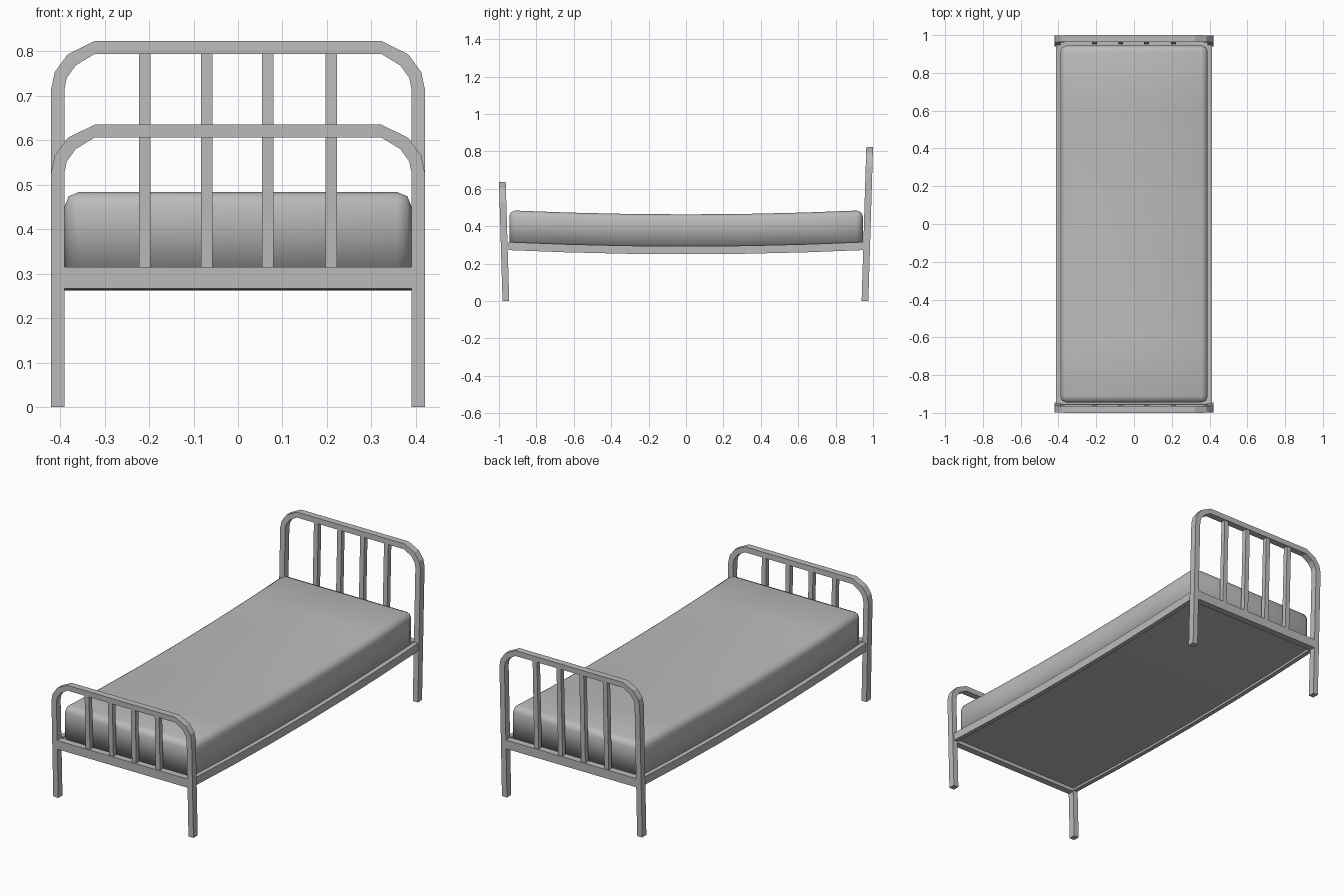
import bpy
import bmesh
from mathutils import Vector

if "Cube" in bpy.data.objects:
    bpy.data.objects.remove(bpy.data.objects["Cube"])

grey = bpy.data.materials.new("plain grey")
grey.use_nodes = True
colour = (0.5, 0.5, 0.5, 1)
grey.diffuse_color = colour
grey.node_tree.nodes["Principled BSDF"].inputs["Base Color"].default_value = colour

HALF_X = 0.42      # outer half width of the bed
INNER_X = 0.39     # inside of the posts
HALF_Y = 0.95      # half length between the end frames
DEPTH = 0.036      # tube depth of the end frames
SAG = 0.022        # drop in the middle of the bed


def finish(name, bm, bend):
    """Bend every vertex, then turn the mesh into a named object."""
    for v in bm.verts:
        v.co = bend(v.co)
    bmesh.ops.recalc_face_normals(bm, faces=bm.faces)
    mesh = bpy.data.meshes.new(name)
    bm.to_mesh(mesh)
    bm.free()
    mesh.materials.append(grey)
    obj = bpy.data.objects.new(name, mesh)
    bpy.context.collection.objects.link(obj)
    return obj


def add_box(bm, low, high):
    low, high = Vector(low), Vector(high)
    new = bmesh.ops.create_cube(bm, size=1)["verts"]
    for v in new:
        v.co = (low + high) / 2 + v.co * (high - low)


def slice_along_y(bm, count):
    for i in range(1, count):
        y = HALF_Y * (2 * i / count - 1)
        geom = bm.verts[:] + bm.edges[:] + bm.faces[:]
        bmesh.ops.bisect_plane(bm, geom=geom, plane_co=(0, y, 0), plane_no=(0, 1, 0))


def sag(co):
    drop = SAG * max(0, 1 - (co.y / HALF_Y) ** 2)
    return Vector((co.x, co.y, co.z - drop))


def end_frame(label, side, height, foot_y):
    """Bent hoop, cross rail and four slats, leaning outwards."""
    lean = (1 - DEPTH / 2 - foot_y) / height

    def tilt(co):
        return Vector((co.x, side * (foot_y + co.y + lean * co.z), co.z))

    # Hoop: matching outer and inner outlines, given from the foot to the top
    outer = [(HALF_X, 0), (HALF_X, height - 0.108), (0.412, height - 0.07),
             (0.383, height - 0.03), (0.322, height)]
    inner = [(INNER_X, 0), (INNER_X, height - 0.108), (0.385, height - 0.083),
             (0.365, height - 0.055), (0.322, height - 0.029)]
    outer += [(-x, z) for x, z in reversed(outer)]
    inner += [(-x, z) for x, z in reversed(inner)]
    bm = bmesh.new()
    a, b = ([bm.verts.new((x, -DEPTH / 2, z)) for x, z in line] for line in (outer, inner))
    faces = [bm.faces.new((a[i], a[i + 1], b[i + 1], b[i])) for i in range(len(a) - 1)]
    moved = bmesh.ops.extrude_face_region(bm, geom=faces, use_keep_orig=True)["geom"]
    for v in moved:
        if isinstance(v, bmesh.types.BMVert):
            v.co.y += DEPTH
    finish(label + "_hoop", bm, tilt)

    bm = bmesh.new()
    add_box(bm, (-INNER_X, -DEPTH / 2, 0.267), (INNER_X, DEPTH / 2, 0.315))
    finish(label + "_cross_rail", bm, tilt)

    bm = bmesh.new()
    for x in (-0.21, -0.07, 0.067, 0.21):
        add_box(bm, (x - 0.013, -0.013, 0.31), (x + 0.013, 0.013, height - 0.022))
    finish(label + "_slats", bm, tilt)


end_frame("footboard", -1, 0.635, 0.963)
end_frame("headboard", 1, 0.823, 0.957)

# Sagging side rails
for label, side in (("left", 1), ("right", -1)):
    bm = bmesh.new()
    add_box(bm, (side * 0.402 - 0.012, -HALF_Y, 0.272),
            (side * 0.402 + 0.012, HALF_Y, 0.315))
    slice_along_y(bm, 6)
    finish(label + "_side_rail", bm, sag)

# Base panel, set a little above the bottom of the rails
bm = bmesh.new()
add_box(bm, (-INNER_X, -HALF_Y, 0.284), (INNER_X, HALF_Y, 0.31))
slice_along_y(bm, 6)
finish("base_panel", bm, sag)

# Mattress with rounded top and corners
bm = bmesh.new()
add_box(bm, (-INNER_X, -0.945, 0.305), (INNER_X, 0.945, 0.485))
edges = [e for e in bm.edges if max(v.co.z for v in e.verts) > 0.4]
bmesh.ops.bevel(bm, geom=edges, offset=0.032, segments=2, profile=0.5, affect='EDGES')
slice_along_y(bm, 6)
mattress = finish("mattress", bm, sag)
for poly in mattress.data.polygons:
    poly.use_smooth = True
